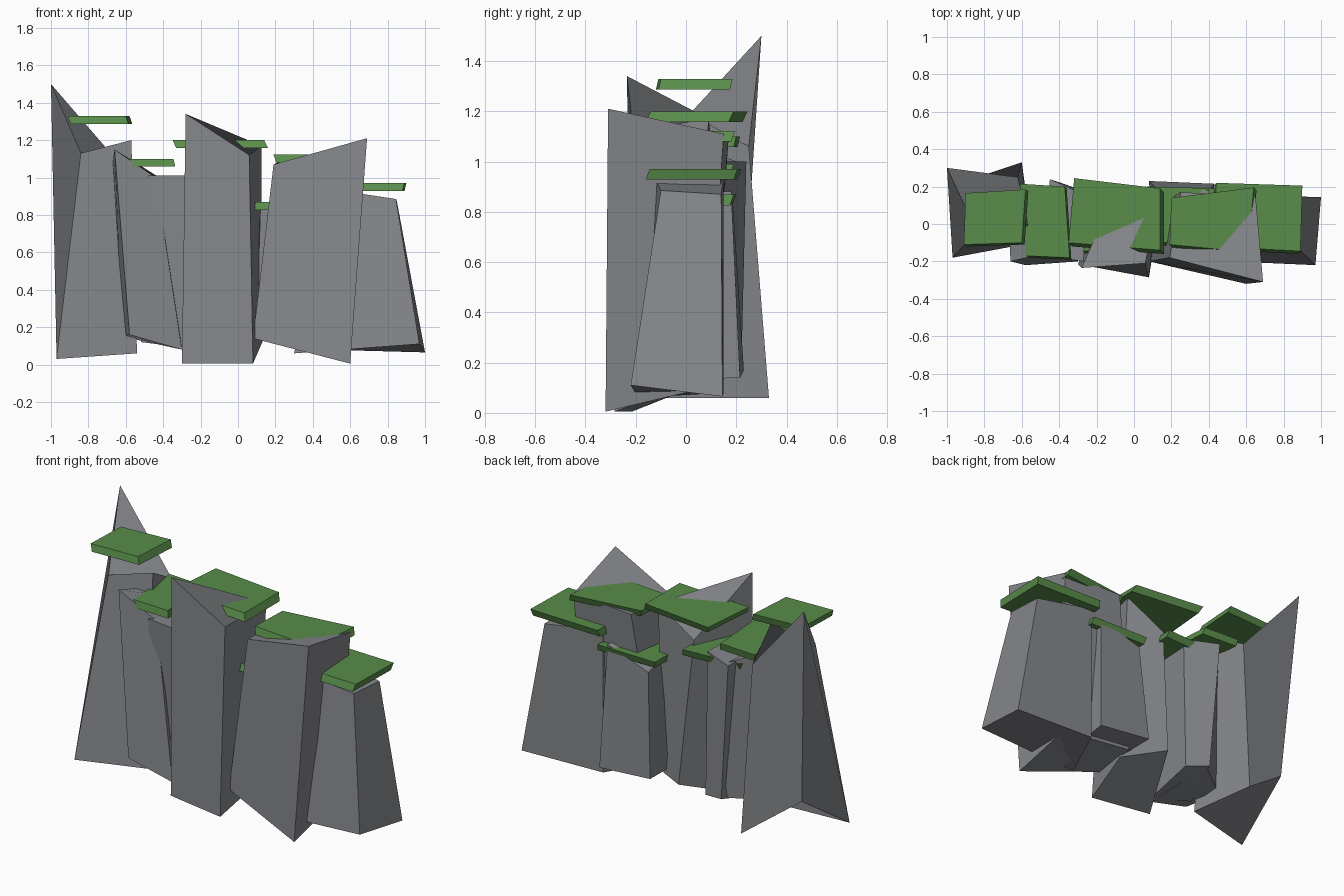
import bpy


def material(name, colour):
    mat = bpy.data.materials.new(name)
    mat.diffuse_color = colour
    return mat


grass = material("grass", (0.10, 0.265, 0.07, 1))
rock = material("rock", (0.235, 0.242, 0.258, 1))


def block(name, bottom, top, mat=rock, turn=0):
    """Eight-cornered block; corners run front-left, front-right, back-right, back-left.
    turn=1 flips the diagonal along which the uneven side faces fold."""
    faces = [(3, 2, 1, 0), (4, 5, 6, 7)]
    for i in range(4):
        j = (i + 1) % 4
        side = [i, j, j + 4, i + 4]
        faces.append(side[turn:] + side[:turn])
    mesh = bpy.data.meshes.new(name)
    mesh.from_pydata(list(bottom) + list(top), [], faces)
    mesh.materials.append(mat)
    obj = bpy.data.objects.new(name, mesh)
    bpy.context.collection.objects.link(obj)
    return obj


def ledge(name, z, outline, shift=(.02, -.02), thick=0.042):
    """Thin grass slab whose underside is skewed against its top."""
    top = [(x, y, z) for x, y in outline]
    low = [(x + shift[0], y + shift[1], z - thick) for x, y in outline]
    return block(name, low, top, grass)


# Cliff columns, left to right
block("left_peak_rock",
      [(-.97, -.18, .03), (-.54, -.10, .06), (-.60, .33, .06), (-.93, .22, .30)],
      [(-.84, -.04, 1.13), (-.57, 0, 1.20), (-.62, .25, 1.06), (-1.0, .30, 1.50)], turn=1)
block("left_slanted_rock",
      [(-.58, -.22, .16), (-.30, -.20, .08), (-.38, .20, .17), (-.62, .03, .15)],
      [(-.66, -.20, 1.15), (-.44, -.15, 1.00), (-.42, .20, 1.00), (-.67, 0, 1.08)])
block("left_inner_rock",
      [(-.52, -.10, .12), (-.28, -.18, .09), (-.25, .17, .14), (-.39, .22, .17)],
      [(-.48, -.17, 1.01), (-.27, -.20, 1.01), (-.25, .15, 1.00), (-.45, .24, 1.00)])
block("centre_rock",
      [(-.30, -.215, .005), (.08, -.285, .005), (.13, .03, .12), (-.09, .20, .17)],
      [(-.28, -.235, 1.34), (.06, -.21, 1.12), (.125, .09, 1.17), (-.13, .11, 1.02)])
block("back_rock",
      [(.10, -.05, .15), (.40, -.05, .13), (.43, .215, .14), (.08, .23, .17)],
      [(.12, -.05, .84), (.40, -.05, .88), (.40, .18, .88), (.12, .19, .79)])
block("right_tall_rock",
      [(.08, -.20, .14), (.60, -.32, .005), (.60, .08, .10), (.12, .10, .14)],
      [(.19, -.18, 1.07), (.69, -.31, 1.21), (.65, .15, 1.11), (.25, .17, 1.10)])
block("right_end_rock",
      [(.30, -.19, .06), (.97, -.22, .11), (1.0, .145, .065), (.45, .15, .08)],
      [(.48, -.13, .94), (.845, -.10, .885), (.85, .14, .87), (.45, .15, .94)])

# Grass ledges
ledge("left_peak_grass", 1.328, [(-.91, -.11), (-.60, -.10), (-.58, .185), (-.90, .165)], (.015, -.01))
ledge("left_slanted_grass", 1.10, [(-.58, -.17), (-.345, -.18), (-.37, .20), (-.61, .215)], (.01, -.01))
ledge("left_inner_grass", .99, [(-.53, -.15), (-.12, -.14), (-.11, .19), (-.48, .17)], (.01, -.015))
ledge("centre_grass", 1.20, [(-.35, -.10), (.14, -.14), (.14, .19), (-.32, .245)])
ledge("back_grass", .868, [(.06, -.10), (.45, -.10), (.46, .19), (.07, .20)], (.01, -.015))
ledge("right_tall_grass", 1.122, [(.19, -.11), (.61, -.15), (.64, .195), (.20, .14)], (.015, -.015))
ledge("right_end_grass", .97, [(.42, -.12), (.89, -.145), (.90, .205), (.44, .22)], (-.01, -.015))
